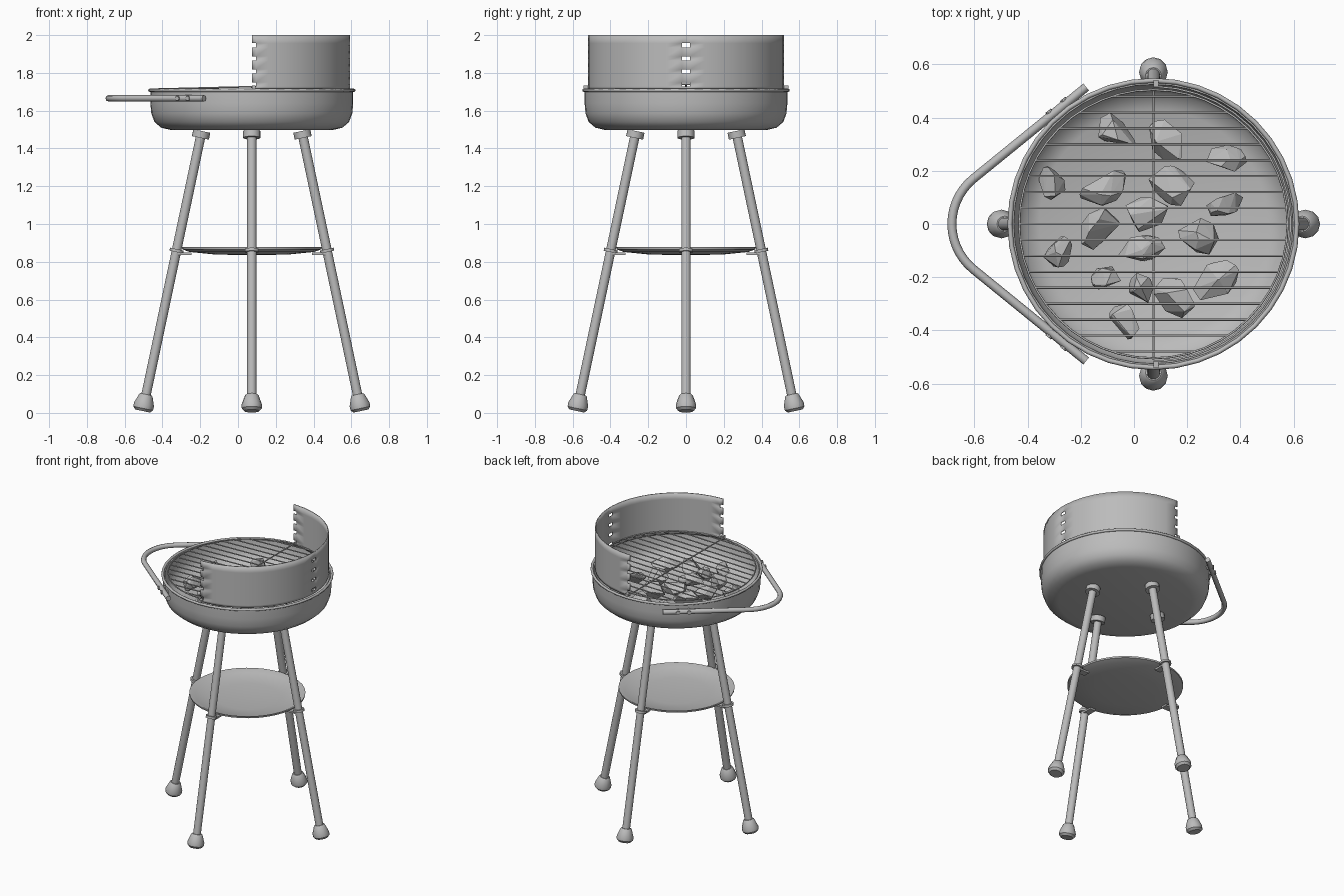
import bpy, bmesh, math, random
from mathutils import Matrix, Vector

if "Cube" in bpy.data.objects:
    bpy.data.objects.remove(bpy.data.objects["Cube"])

random.seed(4)
CX = 0.073                      # axis of the bowl
CENTRE = Matrix.Translation((CX, 0, 0))

metal = bpy.data.materials.new("grey_metal")
metal.use_nodes = True
GREY = (0.5, 0.5, 0.5, 1)
metal.diffuse_color = GREY
metal.node_tree.nodes["Principled BSDF"].inputs["Base Color"].default_value = GREY


def finish(name, bm, matrix=CENTRE, smooth=True):
    bmesh.ops.recalc_face_normals(bm, faces=bm.faces[:])
    mesh = bpy.data.meshes.new(name)
    bm.to_mesh(mesh)
    bm.free()
    mesh.materials.append(metal)
    if smooth:
        mesh.shade_smooth()
        mesh.set_sharp_from_angle(angle=math.radians(35))
    obj = bpy.data.objects.new(name, mesh)
    obj.matrix_world = matrix
    bpy.context.collection.objects.link(obj)
    return obj


def lathe(name, profile, sides, matrix=CENTRE):
    """Spin (radius, height) points round the local z axis."""
    bm = bmesh.new()
    verts = [bm.verts.new((r, 0, z)) for r, z in profile]
    edges = [bm.edges.new(pair) for pair in zip(verts, verts[1:])]
    bmesh.ops.spin(bm, geom=verts + edges, cent=(0, 0, 0), axis=(0, 0, 1),
                   angle=math.tau, steps=sides)
    bmesh.ops.remove_doubles(bm, verts=bm.verts[:], dist=0.0005)
    return finish(name, bm, matrix)


def drum(radius, low, high):
    return [(0, low), (radius, low), (radius, high), (0, high)]


def tubes(name, paths, radius, matrix=CENTRE, cyclic_first=False):
    """Round tubes following several point paths."""
    curve = bpy.data.curves.new(name, "CURVE")
    curve.dimensions = "3D"
    curve.bevel_depth = radius
    curve.bevel_resolution = 2
    curve.use_fill_caps = True
    for i, path in enumerate(paths):
        spline = curve.splines.new("POLY")
        spline.points.add(len(path) - 1)
        for point, co in zip(spline.points, path):
            point.co = (*co, 1)
        spline.use_cyclic_u = cyclic_first and i == 0
        spline.use_smooth = True
    curve.materials.append(metal)
    obj = bpy.data.objects.new(name, curve)
    obj.matrix_world = matrix
    bpy.context.collection.objects.link(obj)


def box(name, size, matrix):
    bm = bmesh.new()
    bmesh.ops.create_cube(bm, size=1)
    bmesh.ops.scale(bm, vec=size, verts=bm.verts[:])
    finish(name, bm, matrix, smooth=False)


def along(start, direction):
    """Frame at start whose z axis follows direction."""
    turn = Vector(direction).to_track_quat("Z", "Y").to_matrix().to_4x4()
    return Matrix.Translation(start) @ turn


def circle(radius, z, sides):
    steps = [math.tau * i / sides for i in range(sides)]
    return [(radius * math.cos(a), radius * math.sin(a), z) for a in steps]


# Bowl with rolled rim
lathe("bowl", [(0, 1.497), (0.425, 1.497), (0.48, 1.51), (0.515, 1.54),
               (0.532, 1.585), (0.537, 1.64), (0.537, 1.705), (0.525, 1.705),
               (0.52, 1.62), (0.49, 1.57), (0.43, 1.54), (0, 1.535)], 48)
tubes("bowl_rim", [circle(0.54, 1.708, 40)], 0.009, cyclic_first=True)

# Cooking grate, resting at a slight tilt
R = 0.505
rods = [circle(R, 0, 48)]
for i in range(-8, 9):
    y = i * 0.06
    half = math.sqrt(R * R - y * y)
    rods.append([(-half, y, 0), (half, y, 0)])
rods.append([(0, -R, -0.004), (0, R, -0.004)])
tilt = Matrix.Translation((CX, 0, 1.727)) @ Matrix.Rotation(-0.025, 4, "Y")
tubes("grate", rods, 0.004, tilt, cyclic_first=True)

# Half-round wind shield with rows of slots
SLOT = 0.042
quarter = math.pi / 2
span = (quarter - 2 * SLOT + SLOT / 2) / 10
side = [SLOT / 2 * 2 + span * i for i in range(11)]
side[-1] = quarter - SLOT
angles = [-quarter] + [-a for a in reversed(side)] + side + [quarter]
slot_columns = {0, len(angles) // 2 - 1, len(angles) - 2}
levels = [1.712]
for i in range(4):
    low = 1.728 + 0.069 * i
    levels += [low, low + 0.022]
levels.append(2.0)
bm = bmesh.new()
grid = [[bm.verts.new((0.52 * math.cos(a), 0.52 * math.sin(a), z))
         for a in angles] for z in levels]
for row in range(len(levels) - 1):
    for col in range(len(angles) - 1):
        if row % 2 and col in slot_columns:
            continue
        bm.faces.new((grid[row][col], grid[row][col + 1],
                      grid[row + 1][col + 1], grid[row + 1][col]))
shield = finish("wind_shield", bm)
solid = shield.modifiers.new("thickness", "SOLIDIFY")
solid.thickness = 0.007
for s in (-1, 1):
    box("shield_tab", (0.02, 0.025, 0.018),
        Matrix.Translation((CX + 0.01, s * 0.53, 1.725)))

# Side handle: straight arms joined by a round bend
BEND = 0.22
arc = [math.radians(129 + 102 * i / 14) for i in range(15)]
path = [(BEND * math.cos(a) - 0.465, BEND * math.sin(a), 1.665) for a in arc]
path = [(-0.18, 0.515, 1.665)] + path + [(-0.18, -0.515, 1.665)]
tubes("handle", [path], 0.017, Matrix())
for s in (-1, 1):
    for x in (-0.31, -0.255):
        y = 0.515 + (x + 0.18) * 0.81
        lathe("handle_bolt", drum(0.013, -0.03, 0.021), 10,
              along((x, s * y, 1.665), (-0.631, s * 0.777, 0)))

# Four splayed legs with feet, collars and shelf clamps
for name, turn in (("left", 0), ("back", 1), ("right", 2), ("front", 3)):
    spin = CENTRE @ Matrix.Rotation(turn * quarter, 4, "Z")
    frame = spin @ along((0.578, 0, 0.01), (-0.315, 0, 1.49))
    lathe(name + "_leg", drum(0.025, 0.05, 1.515), 16, frame)
    lathe(name + "_foot", [(0, 0), (0.04, 0), (0.053, 0.014), (0.054, 0.035),
                           (0.036, 0.085), (0.03, 0.09), (0, 0.09)], 12, frame)
    lathe(name + "_collar", drum(0.046, 1.478, 1.515), 16, frame)
    lathe(name + "_clamp", drum(0.037, 0.86, 0.876), 16, frame)
    box(name + "_shelf_bracket", (0.07, 0.045, 0.012),
        spin @ Matrix.Translation((0.355, 0, 0.842)))

# Shallow dished shelf
lathe("shelf", [(0, 0.834), (0.2, 0.839), (0.33, 0.852), (0.368, 0.866),
                (0.37, 0.877), (0.361, 0.877), (0.33, 0.862), (0.2, 0.848),
                (0, 0.844)], 40)

# Charcoal lumps: x, y, length, heading in degrees
LUMPS = [(-.07, .335, .17, 125), (.125, .31, .17, 125), (.345, .24, .15, 0),
         (-.31, .15, .13, 110), (-.115, .14, .18, 25), (.145, .145, .18, -30),
         (.34, .08, .14, 25), (.05, .035, .18, 0), (-.13, -.02, .18, 45),
         (.255, -.045, .17, -20), (.03, -.1, .17, 0), (-.285, -.11, .13, 60),
         (-.095, -.2, .13, 15), (.025, -.245, .12, 90), (.155, -.275, .17, -45),
         (.31, -.215, .18, 35), (-.035, -.365, .14, 115)]
for x, y, length, heading in LUMPS:
    bm = bmesh.new()
    for i in range(16):
        d = Vector([random.gauss(0, 1) for _ in range(3)]).normalized()
        bm.verts.new((d.x * length * 0.54, d.y * length * 0.39, d.z * 0.055))
    hull = bmesh.ops.convex_hull(bm, input=bm.verts[:])
    loose = [v for v in bm.verts if not v.link_faces]
    bmesh.ops.delete(bm, geom=loose, context="VERTS")
    place = Matrix.Translation((x, y, 1.592))
    finish("charcoal", bm, place @ Matrix.Rotation(math.radians(heading), 4, "Z"),
           smooth=False)
